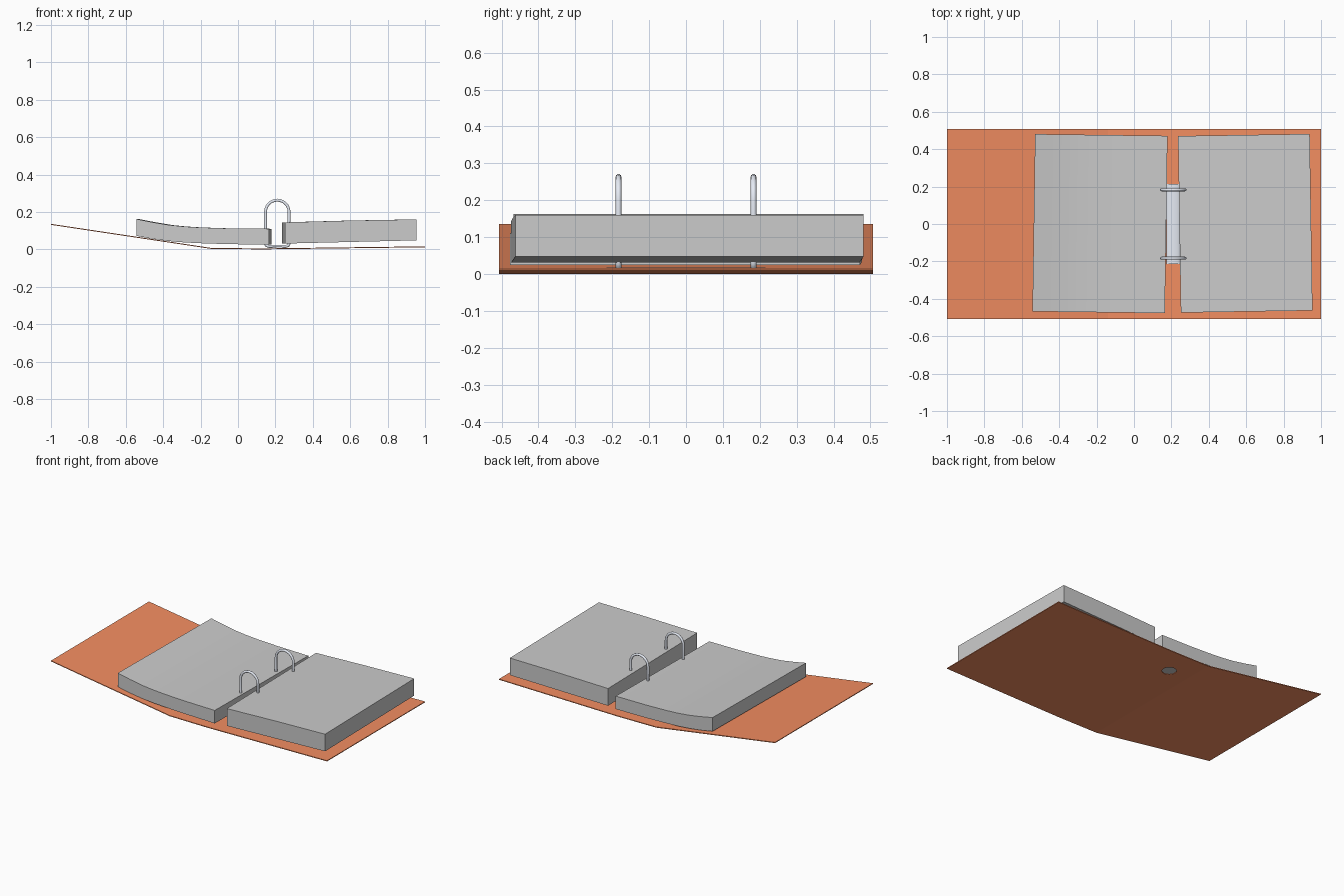
import bpy, bmesh, math

if "Cube" in bpy.data.objects:
    bpy.data.objects.remove(bpy.data.objects["Cube"])


def material(name, color):
    m = bpy.data.materials.new(name)
    m.diffuse_color = (*color, 1)
    m.use_nodes = True
    m.node_tree.nodes["Principled BSDF"].inputs["Base Color"].default_value = m.diffuse_color
    return m


RED = material("red_card", (0.9, 0.27, 0.12))
METAL = material("metal", (0.8, 0.84, 0.92))


def extrude_profile(name, pts, y0, y1, mat=None, skew=None):
    """Closed x-z profile swept along y; skew(x, y) nudges each vertex."""
    bm = bmesh.new()
    rows = []
    for y in (y0, y1):
        row = []
        for x, z in pts:
            dx, dy = skew(x, y) if skew else (0, 0)
            row.append(bm.verts.new((x + dx, y + dy, z)))
        rows.append(row)
    n = len(pts)
    for i in range(n):
        j = (i + 1) % n
        bm.faces.new((rows[0][i], rows[0][j], rows[1][j], rows[1][i]))
    bm.faces.new(rows[0])
    bm.faces.new(rows[1])
    bmesh.ops.recalc_face_normals(bm, faces=bm.faces)
    me = bpy.data.meshes.new(name)
    bm.to_mesh(me)
    bm.free()
    ob = bpy.data.objects.new(name, me)
    bpy.context.collection.objects.link(ob)
    if mat:
        me.materials.append(mat)
    return ob


def strip(line, t):
    """Close an open profile line by offsetting it upward by t."""
    return line + [(x, z + t) for x, z in reversed(line)]


def smooth(ob):
    bpy.ops.object.select_all(action='DESELECT')
    ob.select_set(True)
    bpy.context.view_layer.objects.active = ob
    bpy.ops.object.shade_smooth_by_angle(angle=math.radians(35))


# folded cover with a finger hole through the spine
cover = extrude_profile("cover", strip([(-1, 0.131), (-0.14, 0.002), (0.14, 0.0), (1, 0.011)], 0.005),
                        -0.507, 0.507, RED)
bpy.ops.mesh.primitive_cylinder_add(vertices=32, radius=0.042, depth=0.2, location=(0, 0.32, 0))
cutter = bpy.context.object
cutter.name = "hole_cutter"
cutter.hide_render = True
cutter.hide_set(True)
hole = cover.modifiers.new("finger_hole", 'BOOLEAN')
hole.object = cutter
hole.operation = 'DIFFERENCE'
hole.solver = 'EXACT'

# left paper stack, curling up towards the raised cover
left = [(-0.536, 0.072), (-0.45, 0.056), (-0.36, 0.044), (-0.28, 0.037), (-0.2, 0.033), (-0.05, 0.028),
        (0.172, 0.025), (0.172, 0.11), (-0.05, 0.112), (-0.2, 0.117), (-0.28, 0.122), (-0.36, 0.13),
        (-0.45, 0.145), (-0.536, 0.162)]
smooth(extrude_profile("left_pages", left, -0.472, 0.476,
                       skew=lambda x, y: (y * 0.015, -(x + 0.18) * 0.013)))

# right paper stack
right = [(0.243, 0.031), (0.947, 0.048), (0.947, 0.16), (0.6, 0.154), (0.243, 0.144)]
smooth(extrude_profile("right_pages", right, -0.468, 0.476,
                       skew=lambda x, y: (-y * 0.016, (x - 0.6) * 0.016)))

# ring mechanism base: shallow arched plate
plate = [(0.21 + 0.037 * math.sin(a), 0.006 + 0.011 * math.cos(a))
         for a in [math.radians(-90 + 18 * i) for i in range(11)]]
smooth(extrude_profile("ring_plate", plate, -0.215, 0.215, METAL))

# closed arched rings
for name, y in (("front_ring", -0.183), ("back_ring", 0.183)):
    path = [(0.21 + 0.063 * math.cos(a), 0.2 + 0.063 * math.sin(a))
            for a in [math.radians(15 * i) for i in range(13)]]
    path += [(0.147, 0.03), (0.152, 0.02), (0.165, 0.016), (0.255, 0.016), (0.268, 0.02), (0.273, 0.03)]
    cu = bpy.data.curves.new(name, 'CURVE')
    cu.dimensions = '3D'
    cu.bevel_depth = 0.008
    cu.bevel_resolution = 3
    sp = cu.splines.new('POLY')
    sp.points.add(len(path) - 1)
    for p, (x, z) in zip(sp.points, path):
        p.co = (x, y, z, 1)
        
    sp.use_cyclic_u = True
    sp.use_smooth = True
    cu.materials.append(METAL)
    bpy.context.collection.objects.link(bpy.data.objects.new(name, cu))
